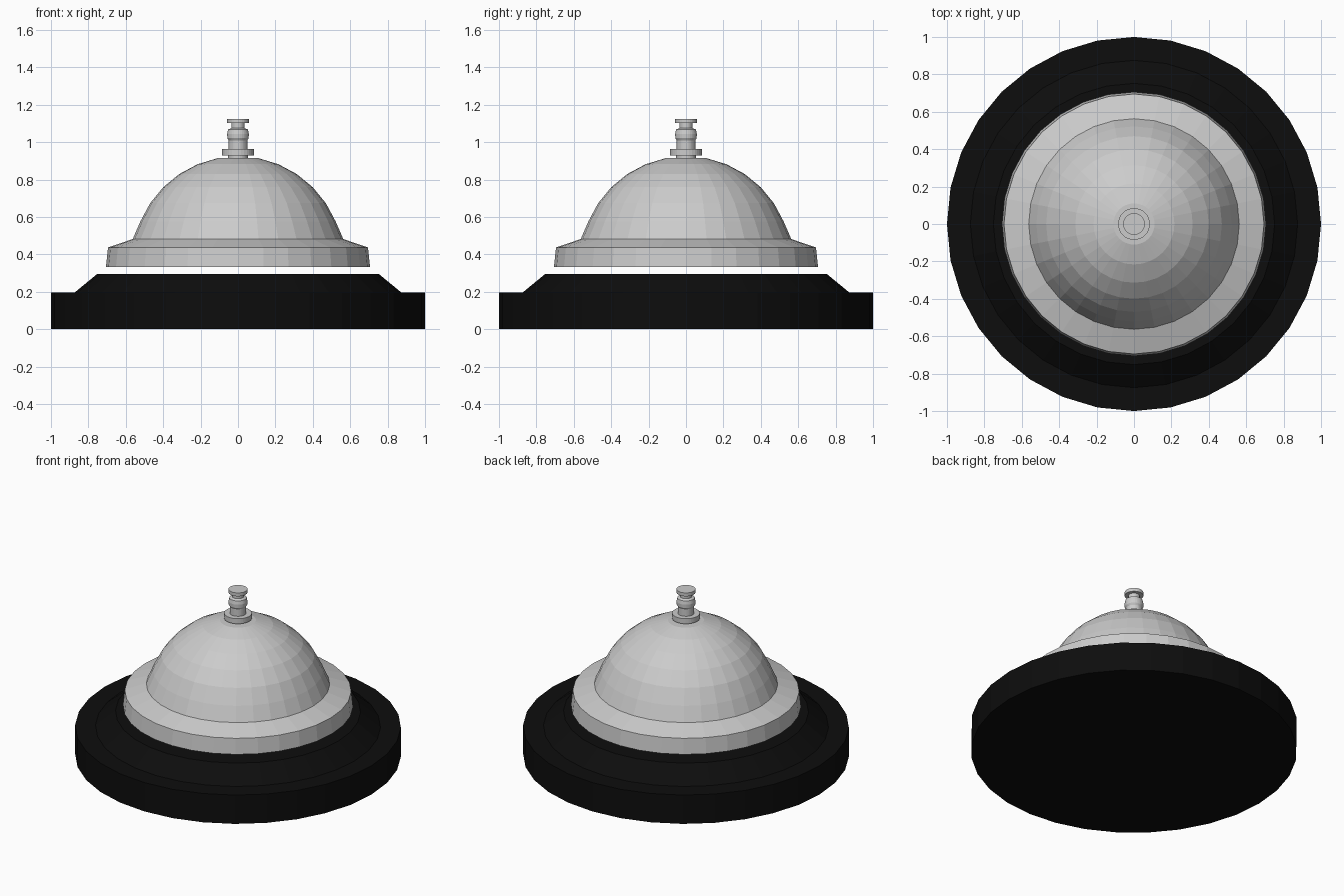
import bpy, bmesh
from math import sin, cos, pi, radians

if "Cube" in bpy.data.objects:
    bpy.data.objects.remove(bpy.data.objects["Cube"])

SIDES = 32


def lathe(name, profile, sides=SIDES):
    """Revolve (radius, z) points, listed bottom to top, around the z axis."""
    bm = bmesh.new()
    rings = []
    for r, z in profile:
        if r == 0:
            rings.append([bm.verts.new((0, 0, z))])
        else:
            rings.append([bm.verts.new((r * cos(2 * pi * i / sides),
                                        r * sin(2 * pi * i / sides), z))
                          for i in range(sides)])
    for a, b in zip(rings, rings[1:]):
        for i in range(sides):
            j = (i + 1) % sides
            if len(a) == 1:
                bm.faces.new((a[0], b[j], b[i]))
            elif len(b) == 1:
                bm.faces.new((a[i], a[j], b[0]))
            else:
                bm.faces.new((a[i], a[j], b[j], b[i]))
    mesh = bpy.data.meshes.new(name)
    bm.to_mesh(mesh)
    bm.free()
    obj = bpy.data.objects.new(name, mesh)
    bpy.context.collection.objects.link(obj)
    return obj


# Black stepped base
base = lathe("base", [(0, 0), (1, 0), (1, 0.195), (0.875, 0.195),
                      (0.752, 0.296), (0, 0.296)])
black = bpy.data.materials.new("black")
black.diffuse_color = (0.004, 0.004, 0.004, 1)
black.use_nodes = True
black.node_tree.nodes["Principled BSDF"].inputs["Base Color"].default_value = black.diffuse_color
base.data.materials.append(black)

# Bell: open hollow shell with a flared rim below a faceted dome
R, ZC = 0.565, 0.36
dome = [(R * sin(radians(a)), ZC + R * cos(radians(a)))
        for a in (67.5, 56.25, 45, 33.75, 22.5, 11.25)]
lathe("bell", [(0.706, 0.333), (0.695, 0.437), (0.563, 0.482)]
      + dome + [(0, 0.917)])

# Plunger: stem, collar, rounded bead, neck and button cap
lathe("plunger", [(0, 0.9), (0.053, 0.9), (0.053, 0.928), (0.085, 0.928),
                  (0.085, 0.963), (0.05, 0.963), (0.05, 1.01),
                  (0.057, 1.022), (0.058, 1.045), (0.053, 1.068),
                  (0.035, 1.075), (0.035, 1.102), (0.058, 1.102),
                  (0.058, 1.125), (0, 1.125)])
